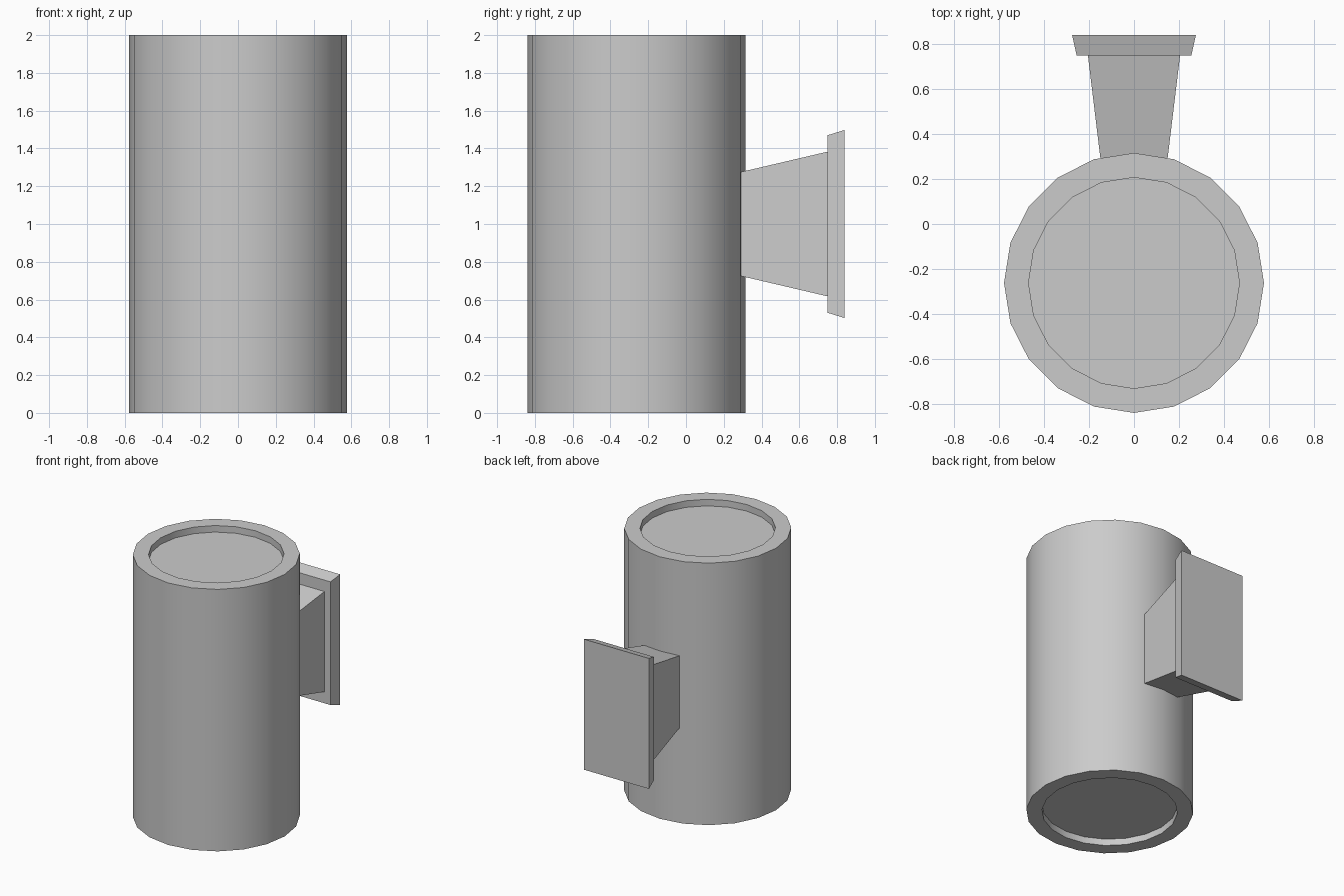
import bpy
import bmesh
import math

cube = bpy.data.objects.get("Cube")
if cube:
    bpy.data.objects.remove(cube, do_unlink=True)

# Single grey finish
grey = bpy.data.materials.new("satin grey")
grey.use_nodes = True
colour = (0.6, 0.6, 0.6, 1)
grey.diffuse_color = colour
grey.node_tree.nodes["Principled BSDF"].inputs["Base Color"].default_value = colour

SIDES = 20
CENTRE_Y = -0.262


def finish(name, bm):
    bmesh.ops.recalc_face_normals(bm, faces=bm.faces)
    mesh = bpy.data.meshes.new(name)
    bm.to_mesh(mesh)
    bm.free()
    mesh.materials.append(grey)
    obj = bpy.data.objects.new(name, mesh)
    bpy.context.collection.objects.link(obj)
    return obj


def loft(name, rings):
    """Skin a closed solid through rings of points."""
    bm = bmesh.new()
    loops = [[bm.verts.new(p) for p in ring] for ring in rings]
    for a, b in zip(loops, loops[1:]):
        for i in range(len(a)):
            j = (i + 1) % len(a)
            bm.faces.new((a[i], a[j], b[j], b[i]))
    bm.faces.new(loops[0])
    bm.faces.new(loops[-1])
    return finish(name, bm)


def circle(radius, z):
    steps = [math.tau * i / SIDES for i in range(SIDES)]
    return [(radius * math.cos(a), CENTRE_Y + radius * math.sin(a), z) for a in steps]


def rectangle(half_x, half_z, y):
    corners = ((-1, -1), (1, -1), (1, 1), (-1, 1))
    return [(sx * half_x, y, 1 + sz * half_z) for sx, sz in corners]


# Cylindrical housing with a shallow recess at both ends
outer, inner, depth = 0.578, 0.469, 0.05
profile = [(inner, depth), (inner, 0), (outer, 0),
           (outer, 2), (inner, 2), (inner, 2 - depth)]
housing = loft("lamp_housing", [circle(r, z) for r, z in profile])
bpy.ops.object.select_all(action="DESELECT")
housing.select_set(True)
bpy.context.view_layer.objects.active = housing
bpy.ops.object.shade_smooth_by_angle(angle=math.radians(30))

# Flaring bracket arm and the wall plate behind it
loft("bracket_arm", [rectangle(0.148, 0.273, 0.28), rectangle(0.205, 0.383, 0.75)])
loft("wall_plate", [rectangle(0.255, 0.47, 0.75), rectangle(0.275, 0.498, 0.84)])
